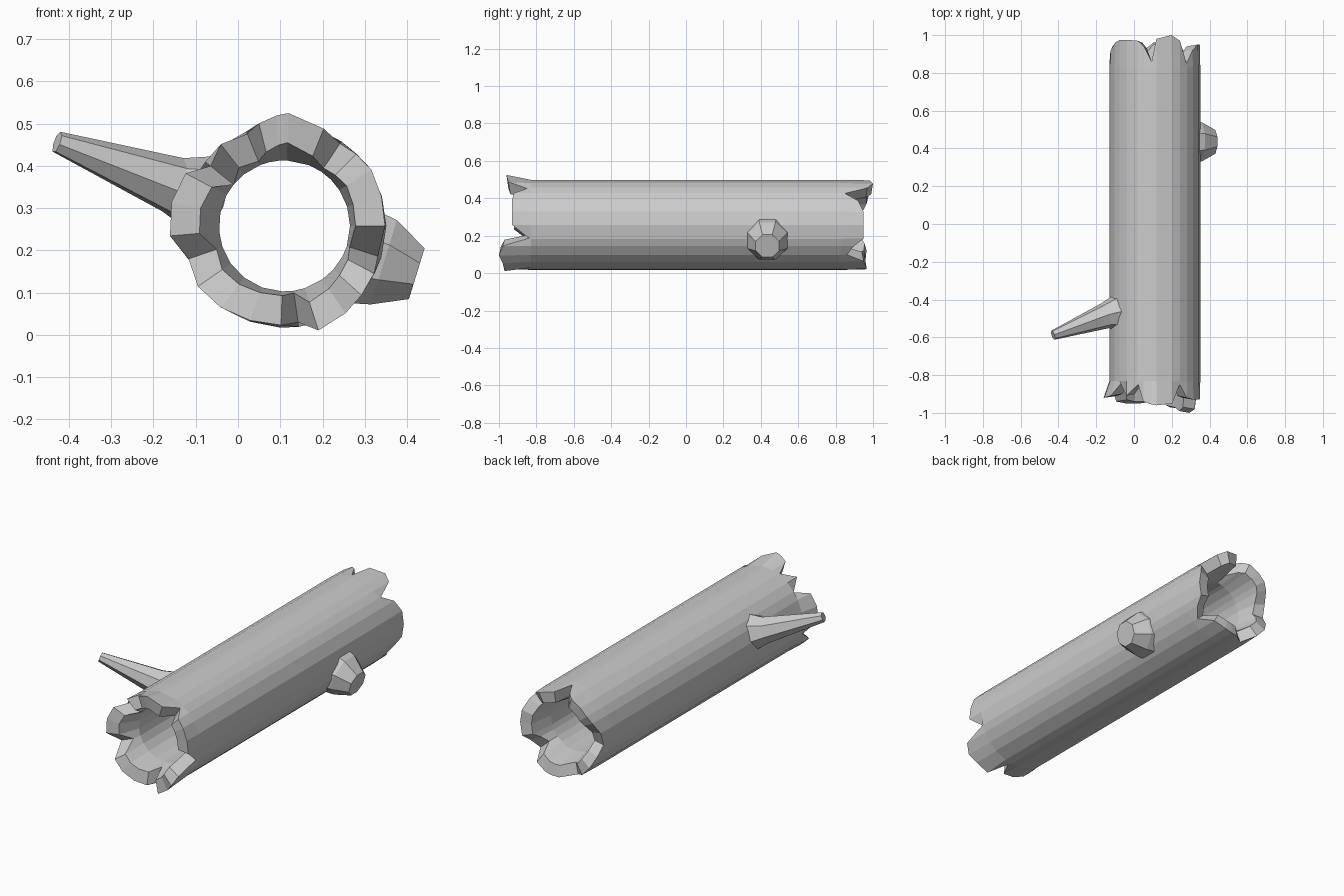
import bpy, bmesh, math
from mathutils import Vector

if "Cube" in bpy.data.objects:
    bpy.data.objects.remove(bpy.data.objects["Cube"])

CX, CZ = 0.11, 0.258      # log axis
OUT, IN = 0.241, 0.155    # wall radii

# angle, front end y, front radius, back end y : splintered rim around the log
RIM = [
    (0, -.93, .238, .95), (17, -.93, .24, .95), (33, -.93, .245, .92),
    (45, -.92, .24, .85), (56, -.85, .235, .97), (68, -.95, .248, 1.0),
    (88, -.96, .267, .98), (94, -.955, .262, .86), (104, -.94, .25, .94),
    (112, -.85, .235, .97), (128, -.91, .245, .975), (141, -.84, .225, .975),
    (152, -.91, .265, .96), (168, -.92, .273, .92), (185, -.92, .272, .90),
    (199, -.85, .24, .94), (215, -.94, .25, .965), (232, -.95, .245, .96),
    (250, -.95, .238, .90), (268, -.94, .235, .96), (278, -.86, .23, .965),
    (288, -.97, .26, .965), (305, -.98, .252, .95), (318, -1.0, .245, .86),
    (332, -.98, .24, .90), (342, -.84, .232, .95),
]


def make_object(name, bm):
    bmesh.ops.recalc_face_normals(bm, faces=bm.faces)
    mesh = bpy.data.meshes.new(name)
    bm.to_mesh(mesh)
    bm.free()
    obj = bpy.data.objects.new(name, mesh)
    bpy.context.collection.objects.link(obj)
    return obj


def bridge(bm, a, b):
    n = len(a)
    for i in range(n):
        j = (i + 1) % n
        bm.faces.new((a[i], a[j], b[j], b[i]))


# Hollow log: closed loop of rings, outside front to back and inside back to front
def hollow_log():
    bm = bmesh.new()
    rings = [[] for _ in range(8)]
    for ang, fy, fr, by in RIM:
        a = math.radians(ang)
        profile = [
            (fr, fy), (OUT, -.83), (OUT, .83), (OUT - .003, by),
            (OUT - .065, by - .01), (IN, .80), (IN, -.80), (fr - .07, fy + .01),
        ]
        for ring, (r, y) in zip(rings, profile):
            ring.append(bm.verts.new((CX + r * math.cos(a), y, CZ + r * math.sin(a))))
    for i in range(8):
        bridge(bm, rings[i], rings[(i + 1) % 8])
    return make_object("hollow_log", bm)


# Limbs: tapered low-sided tubes through (centre, radius) stations
def limb(name, stations, sides, turn=0.0):
    bm = bmesh.new()
    axis = (Vector(stations[-1][0]) - Vector(stations[0][0])).normalized()
    u = axis.cross(Vector((0, 0, 1))).normalized()
    v = u.cross(axis)
    rings = []
    for c, r in stations:
        rings.append([
            bm.verts.new(Vector(c) + r * (math.cos(t) * u + math.sin(t) * v))
            for t in (turn + 2 * math.pi * k / sides for k in range(sides))])
    for a, b in zip(rings, rings[1:]):
        bridge(bm, a, b)
    bm.faces.new(rings[0])
    bm.faces.new(rings[-1])
    return make_object(name, bm)


hollow_log()
limb("long_branch", [((-.06, -.465, .325), .105), ((-.15, -.485, .352), .07),
                     ((-.428, -.588, .456), .026)], 7, math.pi / 2)
limb("branch_stump", [((.29, .435, .186), .125), ((.345, .435, .172), .113),
                      ((.423, .435, .145), .068)], 8, math.pi / 8)
